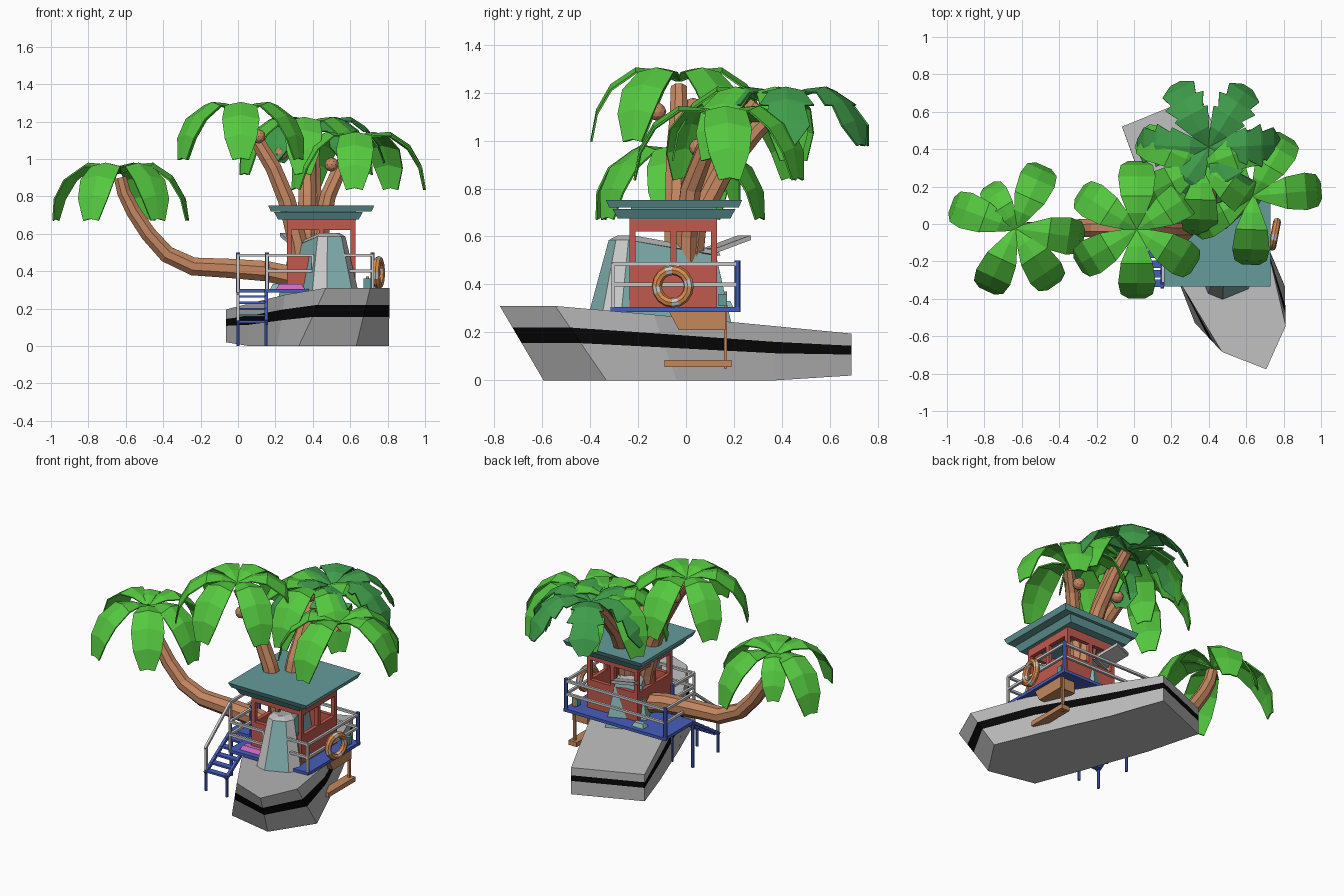
import bpy, bmesh, math
from mathutils import Vector

if "Cube" in bpy.data.objects:
    bpy.data.objects.remove(bpy.data.objects["Cube"])

def mat(name, r, g, b):
    m = bpy.data.materials.new(name)
    m.diffuse_color = (r, g, b, 1)
    m.use_nodes = True
    m.node_tree.nodes["Principled BSDF"].inputs["Base Color"].default_value = m.diffuse_color
    return m

GREEN = mat("leaf_green", .09, .58, .05)
DARK = mat("dark_leaf_green", .05, .34, .07)
BARK = mat("bark", .55, .24, .12)
RED = mat("cabin_red", .54, .1, .075)
TEAL = mat("roof_teal", .13, .33, .33)
GLASS = mat("wheelhouse_teal", .25, .48, .48)
BLUE = mat("deck_blue", .06, .11, .5)
WOOD = mat("wood", .55, .25, .11)
ORANGE = mat("ring_orange", .7, .27, .08)
BLACK = mat("stripe_black", .002, .002, .002)
GREY = mat("grey", .5, .5, .5)
PALE = mat("pale_grey", .7, .7, .7)
PINK = mat("pink", .6, .15, .55)

def mesh(name, verts, faces, mats=(), pick=None):
    me = bpy.data.meshes.new(name)
    me.from_pydata([tuple(v) for v in verts], [], faces)
    for m in mats:
        me.materials.append(m)
    if pick:
        for p in me.polygons:
            p.material_index = pick(p.index)
    bm = bmesh.new()
    bm.from_mesh(me)
    bmesh.ops.recalc_face_normals(bm, faces=bm.faces)
    bm.to_mesh(me)
    bm.free()
    ob = bpy.data.objects.new(name, me)
    bpy.context.collection.objects.link(ob)
    return ob

def loft(name, rings, mats=(), pick=None):
    n = len(rings[0])
    verts = [v for r in rings for v in r]
    faces = [(k*n+i, k*n+(i+1) % n, (k+1)*n+(i+1) % n, (k+1)*n+i)
             for k in range(len(rings)-1) for i in range(n)]
    faces += [tuple(range(n)), tuple(range(len(verts)-n, len(verts)))]
    return mesh(name, verts, faces, mats, pick)

def box(name, x0, x1, y0, y1, z0, z1, m, flare=0):
    ring = lambda z, f: [(x0-f, y0-f, z), (x1+f, y0-f, z), (x1+f, y1+f, z), (x0-f, y1+f, z)]
    return loft(name, [ring(z0, 0), ring(z1, flare)], [m])

def tube(name, pts, r0, r1, m, n=8):
    pts = [Vector(p) for p in pts]
    rings = []
    for i, p in enumerate(pts):
        d = (pts[min(i+1, len(pts)-1)] - pts[max(i-1, 0)]).normalized()
        u = d.cross(Vector((0, 1, 0)) if abs(d.y) < .9 else Vector((1, 0, 0))).normalized()
        v = d.cross(u)
        r = r0 + (r1-r0)*i/(len(pts)-1)
        rings.append([p + r*(math.cos(a)*u + math.sin(a)*v)
                      for a in (2*math.pi*(k+.5)/n for k in range(n))])
    return loft(name, rings, [m])

# Boat frame: t runs from stern to bow, s to the side
H, R, STERN = Vector((.378, -.926, 0)), Vector((.926, .378, 0)), Vector((.143, .605, 0))
def boat(t, s, z):
    return STERN + H*t + R*s + Vector((0, 0, z))

def outline(half):
    return [boat(t, -w, z) for t, w, z in half] + [boat(t, w, z) for t, w, z in half[::-1] if w > 0]

# Hull with black stripe
low = outline([(0, .224, .02), (.35, .238, 0), (.8, .255, 0), (1.118, .26, 0), (1.295, 0, 0)])
top = outline([(0, .224, .195), (.35, .236, .226), (.9, .25, .274), (1.317, .184, .31), (1.492, 0, .31)])
rings = [[a.lerp(b, f) for a, b in zip(low, top)] for f in (0, .5, .71, 1)]
n = len(low)
loft("hull", rings, [GREY, BLACK], lambda i: 1 if n <= i < 2*n else 0)

# Wheelhouse with grey chamfered corners, roof and rear wing
def house(t0, t1, w, c, z0, z1):
    return [boat(t0, -w, z0), boat(t1-c, -w, z1), boat(t1, -w+c, z1),
            boat(t1, w-c, z1), boat(t1-c, w, z1), boat(t0, w, z0)]
loft("wheelhouse", [house(.5, 1.06, .135, .06, .22, .28), house(.55, .985, .08, .04, .52, .585)],
     [GLASS, PALE], lambda i: 1 if i in (1, 3) else 0)
loft("wheelhouse_roof", [house(.53, .985, .08, .04, .52, .585), house(.53, .955, .055, .04, .54, .605)], [GREY])
loft("rear_wing", [[boat(.55, s, .53), boat(.55, s, .55), boat(.39, s, .605), boat(.39, s, .585)]
                   for s in (-.07, .07)], [GREY])

# Deck platform and landing
box("platform", .15, .73, -.315, .225, .285, .305, BLUE)
box("landing", -.005, .15, -.08, .225, .285, .305, BLUE)

# Red cabin: lower walls, posts, top band
X0, X1, Y0, Y1 = .262, .627, -.235, .13
T = .025
def walls(name, z0, z1):
    box(name + "_front", X0, X1, Y0, Y0+T, z0, z1, RED)
    box(name + "_back", X0, X1, Y1-T, Y1, z0, z1, RED)
    box(name + "_left", X0, X0+T, Y0+T, Y1-T, z0, z1, RED)
    box(name + "_right", X1-T, X1, Y0+T, Y1-T, z0, z1, RED)
walls("lower_wall", .3, .49)
walls("upper_band", .62, .675)
xm, ym = (X0+X1)/2, (Y0+Y1)/2
for x in (X0, xm-T/2, X1-T):
    for y in (Y0, ym-T/2, Y1-T):
        if not (x == xm-T/2 and y == ym-T/2):
            box("window_post", x, x+T, y, y+T, .48, .64, RED)

# Two-tier flared roof
box("lower_roof", .215, .645, -.285, .185, .675, .715, TEAL, .022)
box("upper_roof", .175, .715, -.32, .22, .72, .752, TEAL, .014)
box("roof_core", .26, .63, -.23, .13, .67, .73, TEAL)

# Railings
def rail(pts):
    for a, b in zip(pts, pts[1:]):
        a, b = Vector(a + (0,)), Vector(b + (0,))
        for z in (.40, .485):
            d = Vector((0, 0, z))
            tube("rail", [a+d, b+d], .011, .011, PALE, 4)
        for p in (a, b):
            tube("rail_post", [p+Vector((0, 0, .29)), p+Vector((0, 0, .49))], .01, .01, PALE, 4)
rail([(.55, -.305), (.72, -.305), (.72, .215), (.0, .215), (.0, -.08)])
rail([(.155, -.08), (.155, -.305), (.40, -.305)])
for p in ((.155, -.08), (.72, .215), (.0, .215)):
    tube("blue_post", [p + (.285,), p + (.5,)], .012, .012, BLUE, 6)

# Stairs to the left side, going down toward the front
for x in (0, .15):
    tube("stair_string", [(x, -.07, .295), (x, -.34, .12)], .013, .013, BLUE, 4)
    for y, z in ((-.07, .3), (-.33, .14)):
        tube("stair_leg", [(x, y, 0), (x, y, z)], .009, .009, BLUE, 6)
tube("stair_rail", [(0, -.08, .485), (0, -.34, .28)], .011, .011, PALE, 4)
tube("stair_rail_post", [(0, -.33, .12), (0, -.33, .29)], .01, .01, PALE, 4)
for i in range(5):
    y, z = -.11 - .052*i, .265 - .034*i
    box("step", 0, .15, y-.02, y+.02, z-.006, z+.006, BLUE)

# Lifebuoy
bpy.ops.mesh.primitive_torus_add(major_segments=16, minor_segments=8, major_radius=.068,
                                 minor_radius=.021, location=(.752, -.055, .392))
buoy = bpy.context.object
buoy.name = "lifebuoy"
buoy.data.materials.append(ORANGE)
buoy.data.materials.append(PALE)
for p in buoy.data.polygons:
    a = math.degrees(math.atan2(p.center.y, p.center.x)) % 90
    p.material_index = 1 if a < 23 else 0
buoy.rotation_euler = (math.radians(11), math.pi/2, 0)

# Wooden bracket and hanging plank on the right side
loft("wood_bracket", [[(x, -.07, .285), (x, -.03, .21), (x, .165, .21), (x, .165, .285)] for x in (.6, .71)], [WOOD])
box("plank", .66, .72, -.09, .19, .055, .085, WOOD)
box("plank_post", .685, .7, .158, .172, .05, .37, WOOD)
box("lamp_block", .67, .71, .135, .17, .31, .36, TEAL)

# Towels left on the deck
box("pink_towel", .2, .36, -.28, -.2, .3, .33, PINK, -.02)
box("teal_towel", .17, .26, .14, .2, .3, .33, GLASS, -.015)

# Palms
ARC = [(0, -.05), (.09, -.008), (.18, 0), (.285, -.07), (.345, -.175), (.368, -.3)]
BROAD = (.012, .05, .086, .1, .086, .045)
JARC = [(0, -.06), (.1, -.01), (.2, 0), (.21, -.005), (.28, -.05), (.29, -.06), (.35, -.14), (.385, -.24)]
JAGGED = (.01, .055, .1, .075, .115, .075, .095, .03)

def leaf(center, ang, arc, widths, m, size=1):
    c, s = math.cos(math.radians(ang)), math.sin(math.radians(ang))
    verts = []
    for (r, z), w in zip(arc, widths):
        for k in (-1, 0, 1):
            verts.append(Vector(center) + size*Vector((c*r - s*w*k, s*r + c*w*k, z - abs(k)*w*.22)))
    faces = [(3*i+j, 3*i+j+1, 3*i+j+4, 3*i+j+3) for i in range(len(arc)-1) for j in (0, 1)]
    ob = mesh("palm_leaf", verts, faces, [m])
    mod = ob.modifiers.new("thickness", "SOLIDIFY")
    mod.thickness = .008

def crown(center, angles, dark=False, size=1):
    for a in angles:
        leaf(center, a, JARC if dark else ARC, JAGGED if dark else BROAD, DARK if dark else GREEN, size)

def coconut(p):
    bpy.ops.mesh.primitive_ico_sphere_add(subdivisions=2, radius=.038, location=p)
    bpy.context.object.name = "coconut"
    bpy.context.object.data.materials.append(BARK)

tube("left_trunk", [(.38, -.02, .35), (.15, -.02, .4), (-.05, -.02, .415), (-.24, -.02, .425), (-.38, -.025, .49),
                    (-.48, -.03, .6), (-.56, -.03, .72), (-.61, -.03, .82), (-.63, -.03, .9)], .062, .036, BARK)
crown((-.632, -.025, .98), (66, 160, 245, 304, 352))
crown((-.632, -.025, .975), (122,), size=.75)

tube("middle_trunk", [(.36, -.04, .28), (.32, -.04, .55), (.26, -.04, .78), (.19, -.04, .95),
                      (.1, -.03, 1.1), (.025, -.03, 1.22)], .06, .036, BARK)
crown((.015, -.03, 1.305), (33, 90, 147, 211, 270, 328))

tube("back_trunk", [(.37, -.01, .3), (.37, 0, .6), (.37, .06, .8), (.37, .16, .98), (.37, .3, 1.15)], .06, .042, BARK)
crown((.36, .31, 1.225), (20, 155, 208, 268, 325))
tube("dark_leaf_trunk", [(.42, .0, .3), (.41, .04, .65), (.4, .16, .88), (.4, .3, 1.05), (.4, .41, 1.15)], .055, .035, BARK)
crown((.4, .41, 1.225), (2, 57, 118, 178, 235, 300), True)

tube("right_trunk", [(.42, 0, .3), (.44, 0, .6), (.48, .02, .8), (.55, .08, .96), (.63, .145, 1.06)], .055, .036, BARK)
crown((.635, .15, 1.145), (5, 60, 130, 207, 268))

for p in ((.11, -.12, 1.12), (.06, .03, 1.14), (.5, .05, .97), (.57, .17, .97), (.23, .12, 1.03), (.37, .22, 1.17)):
    coconut(p)
